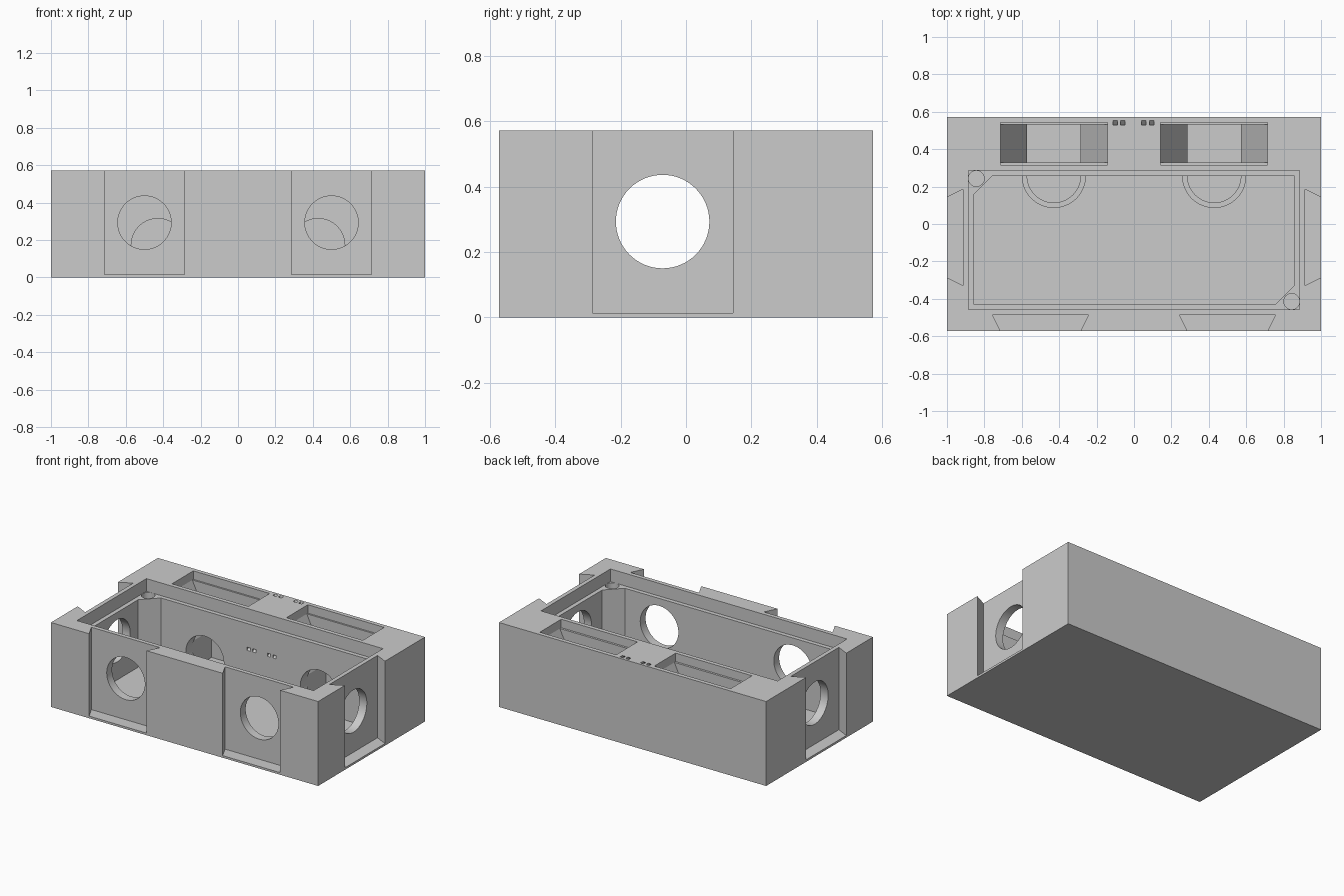
import bpy, bmesh
from math import sin, cos, pi
from mathutils import Vector

if "Cube" in bpy.data.objects:
    bpy.data.objects.remove(bpy.data.objects["Cube"], do_unlink=True)

U = 1 / 35                      # one design unit
TOP, FLOOR, LEDGE = 20 * U, U, 17 * U
ABOVE = TOP + 0.05              # cutters reach past the top
PORT_Z = 10.25 * U
GRAY = (0.6, 0.6, 0.6, 1)

gray = bpy.data.materials.new("plain gray")
gray.use_nodes = True
gray.diffuse_color = GRAY
gray.node_tree.nodes["Principled BSDF"].inputs["Base Color"].default_value = GRAY


def prism(name, points, axis, lo, hi):
    """Extrude a closed outline along the x, y or z axis."""
    place = {"x": lambda a, b, t: (t, a, b),
             "y": lambda a, b, t: (a, t, b),
             "z": lambda a, b, t: (a, b, t)}[axis]
    bm = bmesh.new()
    base = bm.faces.new([bm.verts.new(place(a, b, lo)) for a, b in points])
    new = bmesh.ops.extrude_face_region(bm, geom=[base])["geom"]
    bmesh.ops.translate(bm, vec=Vector(place(0, 0, hi - lo)),
                        verts=[v for v in new if isinstance(v, bmesh.types.BMVert)])
    bmesh.ops.recalc_face_normals(bm, faces=bm.faces)
    mesh = bpy.data.meshes.new(name)
    bm.to_mesh(mesh)
    bm.free()
    mesh.materials.append(gray)
    obj = bpy.data.objects.new(name, mesh)
    bpy.context.collection.objects.link(obj)
    return obj


def rect(a0, a1, b0, b1):
    return [(a0, b0), (a1, b0), (a1, b1), (a0, b1)]


def arc(a, b, r, start=0, turn=2 * pi, n=64):
    return [(a + r * cos(start + turn * i / n), b + r * sin(start + turn * i / n)) for i in range(n)]


body = prism("box_body", rect(-1, 1, -20 * U, 20 * U), "z", 0, TOP)


def cut(points, axis, lo, hi):
    """Subtract a prism from the body."""
    cutter = prism("cutter", points, axis, lo, hi)
    cutter.hide_render = True
    mod = body.modifiers.new("cut", "BOOLEAN")
    mod.operation, mod.solver, mod.object = "DIFFERENCE", "EXACT", cutter
    bpy.context.view_layer.update()
    result = bpy.data.meshes.new_from_object(
        body.evaluated_get(bpy.context.evaluated_depsgraph_get()))
    body.modifiers.clear()
    body.data = result
    bpy.data.objects.remove(cutter, do_unlink=True)


# Main chamber with two chamfered corners, and the lid recess around it
X, Y0, Y1, C = 30 * U, -15 * U, 9 * U, 3.5 * U
cut([(-X, Y0), (X - C, Y0), (X, Y0 + C), (X, Y1), (-X + C, Y1), (-X, Y1 - C)], "z", FLOOR, ABOVE)
cut(rect(-31 * U, 31 * U, -16 * U, 10 * U), "z", LEDGE, ABOVE)

# Round magnet sockets in the chamfered corners
for x, y in ((-29.5, 8.5), (29.5, -14.5)):
    cut(arc(x * U, y * U, 1.48 * U, n=32), "z", LEDGE - 3 * U, LEDGE + 0.01)

# Dovetail slots and round ports, front
for s in (-1, 1):
    c, w, k, d = s * 0.5, 7.5 * U, 9 * U, -17 * U
    y = -20 * U
    flare = (k - w) / (d - y) * 0.02
    cut([(c - w + flare, y - 0.02), (c + w - flare, y - 0.02), (c + k, d), (c - k, d)],
        "z", U / 2, ABOVE)
    cut(arc(c, PORT_Z, 5 * U), "y", -18 * U, -14 * U)

# Dovetail slots and round ports, both ends
for s in (-1, 1):
    c, w, k = -2.5 * U, 7.5 * U, 9 * U
    flare = (k - w) / (3 * U) * 0.02
    cut([(s * 1.02, c - w + flare), (s * 1.02, c + w - flare),
         (s * 32 * U, c + k), (s * 32 * U, c - k)], "z", U / 2, ABOVE)
    cut(arc(c, PORT_Z, 5 * U), "x", min(s * 33 * U, s * 29 * U), max(s * 33 * U, s * 29 * U))

# Rear hoppers: lid rim, steep funnel ends, straight shaft and outlet to the chamber
for s in (-1, 1):
    c, w, n, rim = s * 15 * U, 10 * U, 5 * U, LEDGE + U
    cut([(c - n, FLOOR), (c + n, FLOOR), (c + n, 7.5 * U), (c + w, rim), (c + w, ABOVE),
         (c - w, ABOVE), (c - w, rim), (c - n, 7.5 * U)], "y", 11.5 * U, 18.6 * U)
    cut(rect(c - w, c + w, 11 * U, 19 * U), "z", rim, ABOVE)
    cut(arc(c, FLOOR + 5 * U + 0.001, 4.98 * U), "y", 8 * U, 12.5 * U)

# Small slanted channels from the rear rim into the chamber
for x in (-0.1, -0.059, 0.053, 0.094):
    h = 0.012
    cut([(0.212, 0.285), (0.212 + 2 * h, 0.285), (0.574, TOP + 0.018),
         (0.574 - 2 * h, TOP + 0.018)], "x", x - h, x + h)

# Low half-ring dishes on the chamber floor
rings = []
for s, side in ((-1, "right"), (1, "left")):
    c = s * 15 * U
    outer = arc(c, Y1, 6 * U, pi, pi * 33 / 32, 33)
    inner = arc(c, Y1, 5 * U, 2 * pi, -pi * 33 / 32, 33)
    rings.append(prism(side + "_floor_dish", outer + inner, "z", FLOOR - 0.005, FLOOR + 1.5 * U))

# Smooth round surfaces, keep edges sharp
bpy.ops.object.select_all(action="DESELECT")
for obj in [body] + rings:
    obj.select_set(True)
bpy.context.view_layer.objects.active = body
bpy.ops.object.shade_smooth_by_angle(angle=pi / 10)
